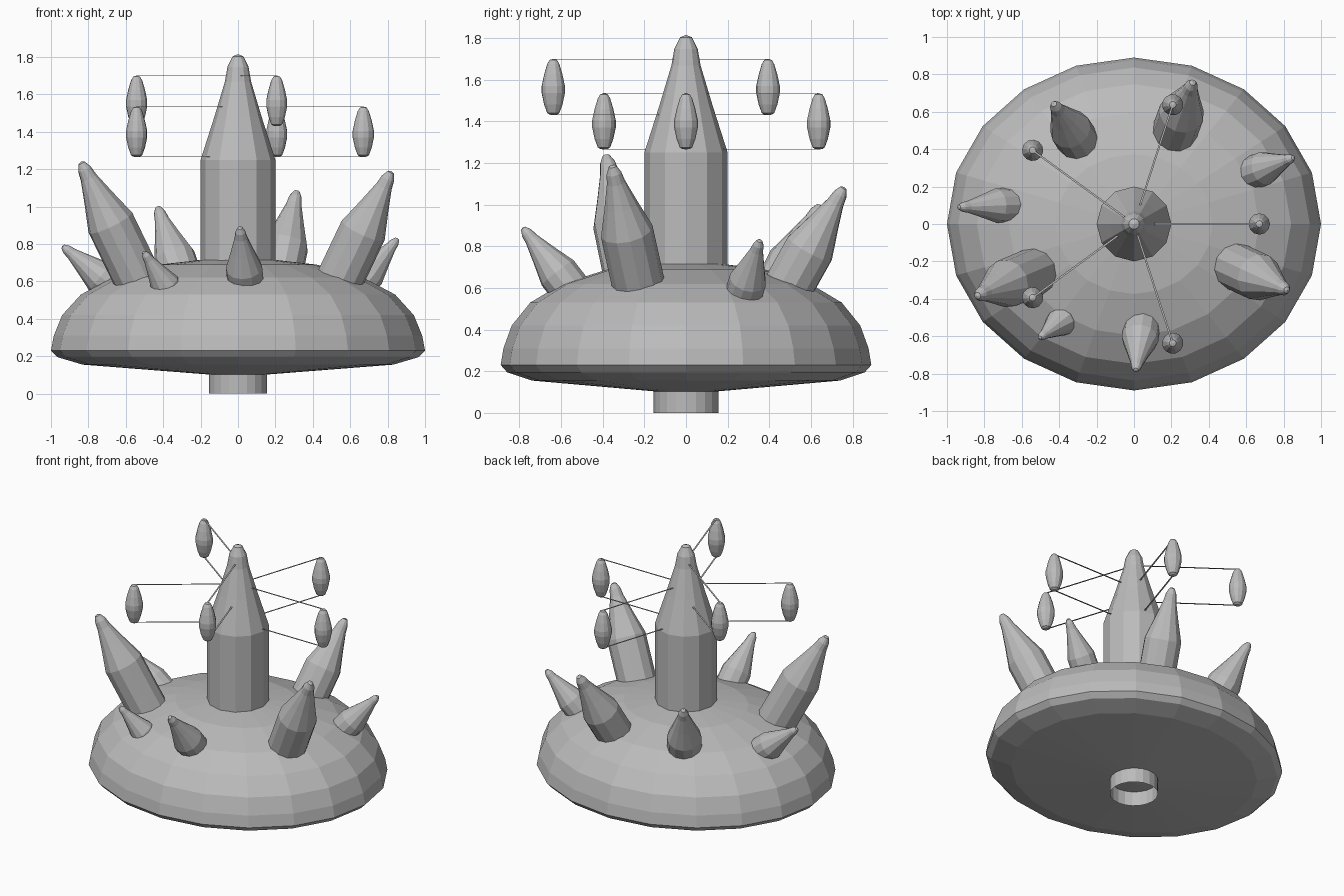
import bpy, bmesh, math
from mathutils import Vector, Matrix

cube = bpy.data.objects.get("Cube")
if cube:
    bpy.data.objects.remove(cube)

# Single grey colour
grey = bpy.data.materials.new("plain grey")
grey.use_nodes = True
colour = (0.5, 0.5, 0.5, 1)
grey.diffuse_color = colour
grey.node_tree.nodes["Principled BSDF"].inputs["Base Color"].default_value = colour


def finish(bm, name, matrix=None):
    if matrix:
        bm.transform(matrix)
    bmesh.ops.remove_doubles(bm, verts=bm.verts, dist=1e-5)
    bmesh.ops.recalc_face_normals(bm, faces=bm.faces)
    mesh = bpy.data.meshes.new(name)
    bm.to_mesh(mesh)
    bm.free()
    mesh.materials.append(grey)
    obj = bpy.data.objects.new(name, mesh)
    bpy.context.collection.objects.link(obj)
    return obj


def lathe(name, profile, sides, matrix=None):
    """Spin (radius, height) points around z."""
    bm = bmesh.new()
    verts = [bm.verts.new((r, 0, z)) for r, z in profile]
    edges = [bm.edges.new(pair) for pair in zip(verts, verts[1:])]
    bmesh.ops.spin(bm, geom=verts + edges, cent=(0, 0, 0), axis=(0, 0, 1),
                   angle=math.tau, steps=sides, use_duplicate=False)
    return finish(bm, name, matrix)


# Oval body with a shallow underside
body = [(0, .72), (.2, .715), (.42, .69), (.67, .62), (.84, .53), (.94, .42),
        (.985, .31), (1, .23), (.965, .195), (.83, .155), (0, .09)]
lathe("oval_body", body, 20, Matrix.Diagonal((1, .89, 1, 1)))

# Open tube under the body
lathe("bottom_tube", [(.155, .11), (.155, 0)], 20)

# Spire outline, length 1, shared by the tower and the leaning spikes
spire = [(0, 0), (.177, 0), (.177, .5), (.113, .7), (.062, .87), (.05, .94),
         (.025, .99), (0, 1)]


def add_spire(name, base, tip, radius):
    """Place a spire with its tip fixed; its length follows its radius."""
    tip = Vector(tip)
    axis = (tip - Vector(base)).normalized()
    size = radius / .177
    turn = axis.to_track_quat('Z', 'Y').to_matrix().to_4x4()
    place = Matrix.Translation(tip - axis * size) @ turn @ Matrix.Scale(size, 4)
    lathe(name, spire, 12, place)


add_spire("central_tower", (0, 0, .68), (0, 0, 1.815), .2)

# Leaning spikes: surface point, tip, radius
spikes = {
    "spike_front_right_large": ((-.52, -.25, .58), (-.84, -.385, 1.24), .13),
    "spike_front_left_large": ((.53, -.22, .58), (.82, -.355, 1.19), .127),
    "spike_front": ((.04, -.56, .6), (.01, -.785, .89), .098),
    "spike_front_right_small": ((-.39, -.52, .58), (-.505, -.61, .76), .08),
    "spike_right": ((-.69, .1, .585), (-.94, .09, .79), .092),
    "spike_back_right": ((-.31, .46, .64), (-.43, .645, 1), .112),
    "spike_back_left": ((.22, .5, .62), (.315, .76, 1.085), .122),
    "spike_left": ((.65, .28, .58), (.855, .355, .83), .09),
}
for name, (base, tip, radius) in spikes.items():
    add_spire(name, base, tip, radius)

# Ring of floating pods, each tied to the tower by two flat ribbons
pod = [(0, .135), (.018, .13), (.03, .11), (.045, .06), (.057, .005),
       (.057, -.03), (.045, -.085), (.03, -.125), (.018, -.133), (0, -.135)]
reach = .67
for i, height in enumerate((1.4, 1.4, 1.565, 1.4, 1.565)):
    spot = Matrix.Rotation(i * math.tau / 5, 4, 'Z') @ Matrix.Translation((reach, 0, height))
    lathe(f"pod_{i + 1}", pod, 12, spot)
    for label, end in (("upper", .134), ("lower", -.134)):
        bm = bmesh.new()
        bmesh.ops.create_cube(bm, size=1)
        shape = Matrix.Translation((-reach / 2, 0, end)) @ Matrix.Diagonal((reach, .01, .002, 1))
        finish(bm, f"{label}_ribbon_{i + 1}", spot @ shape)
